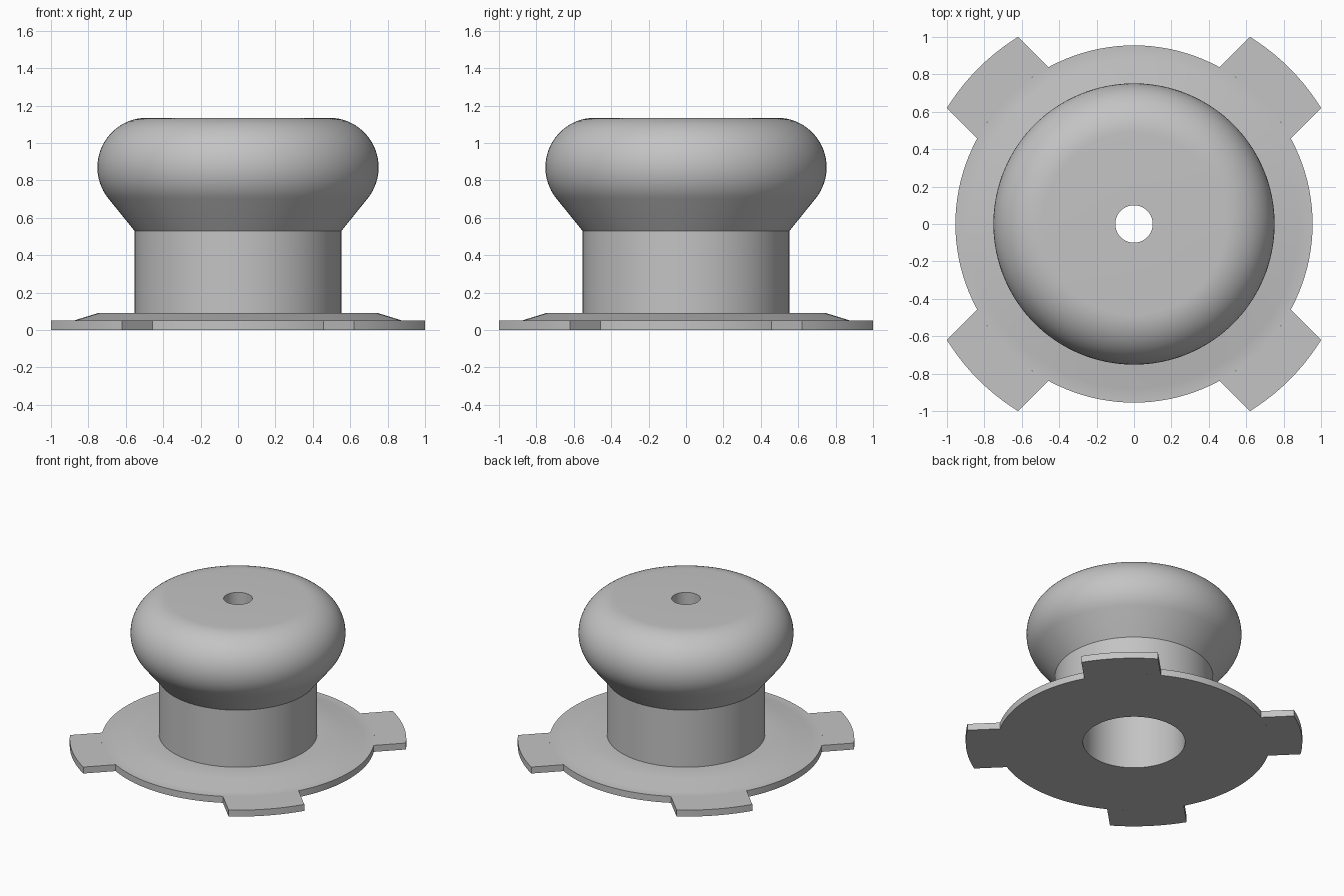
import bpy
import bmesh
from math import pi, sin, cos, asin, radians

default = bpy.data.objects.get("Cube")
if default:
    bpy.data.objects.remove(default, do_unlink=True)

GREY = (0.55, 0.55, 0.55, 1.0)
grey = bpy.data.materials.new("plain grey")
grey.use_nodes = True
grey.diffuse_color = GREY
grey.node_tree.nodes["Principled BSDF"].inputs["Base Color"].default_value = GREY

SEGMENTS = 128
PLATE_R, TAB_R, TAB_HALF = 0.955, 1.177, 0.269
POST_R, BORE_R, HOLE_R = 0.553, 0.357, 0.1
RIM_Z, PLATE_Z, NECK_Z, TOP_Z = 0.05, 0.09, 0.53, 1.135


def finish(name, bm):
    mesh = bpy.data.meshes.new(name)
    bm.to_mesh(mesh)
    bm.free()
    mesh.materials.append(grey)
    obj = bpy.data.objects.new(name, mesh)
    bpy.context.collection.objects.link(obj)
    bpy.ops.object.select_all(action="DESELECT")
    obj.select_set(True)
    bpy.context.view_layer.objects.active = obj
    bpy.ops.object.shade_smooth_by_angle(angle=radians(30))
    return obj


def lathe(name, profile):
    """Revolve (radius, height) points, listed counterclockwise, around z."""
    bm = bmesh.new()
    rings = []
    for s in range(SEGMENTS):
        a = 2 * pi * s / SEGMENTS
        rings.append([bm.verts.new((r * cos(a), r * sin(a), z)) for r, z in profile])
    for s in range(SEGMENTS):
        here, there = rings[s], rings[(s + 1) % SEGMENTS]
        for k in range(len(profile) - 1):
            bm.faces.new((here[k], there[k], there[k + 1], here[k + 1]))
    return finish(name, bm)


def arc(radius, start, end, steps, cx=0.0, cy=0.0):
    angles = [start + (end - start) * i / steps for i in range(steps + 1)]
    return [(cx + radius * cos(a), cy + radius * sin(a)) for a in angles]


# Round base plate with a raised, bevelled middle
lathe("base_plate", [(BORE_R, 0), (PLATE_R, 0), (PLATE_R, RIM_Z),
                     (0.88, RIM_Z), (0.75, PLATE_Z), (POST_R, PLATE_Z)])

# Straight post
lathe("post", [(POST_R, PLATE_Z), (POST_R, NECK_Z)])

# Rounded knob: flared underside, round shoulder, flat top
shoulder = arc(0.265, radians(-39), pi / 2, 24, 0.487, 0.87)
lathe("knob", [(POST_R, NECK_Z)] + shoulder + [(HOLE_R, TOP_Z)])

# Hollow inside, narrowing into the small hole in the top
lathe("inner_bore", [(HOLE_R, TOP_Z), (HOLE_R, 0.75), (BORE_R, 0.5), (BORE_R, 0)])

# Four locking tabs on the diagonals
inner, outer = asin(TAB_HALF / PLATE_R), asin(TAB_HALF / TAB_R)
for i, name in enumerate(("back_left", "back_right", "front_right", "front_left")):
    mid = pi / 4 + i * pi / 2
    outline = (arc(TAB_R, mid - outer, mid + outer, 10)
               + arc(PLATE_R, mid + inner, mid - inner, 10))
    bm = bmesh.new()
    bottom = bm.faces.new([bm.verts.new((x, y, 0)) for x, y in outline])
    top = bmesh.ops.extrude_face_region(bm, geom=[bottom], use_keep_orig=True)
    raised = [v for v in top["geom"] if isinstance(v, bmesh.types.BMVert)]
    bmesh.ops.translate(bm, verts=raised, vec=(0, 0, RIM_Z))
    bmesh.ops.recalc_face_normals(bm, faces=bm.faces)
    finish(name + "_tab", bm)
